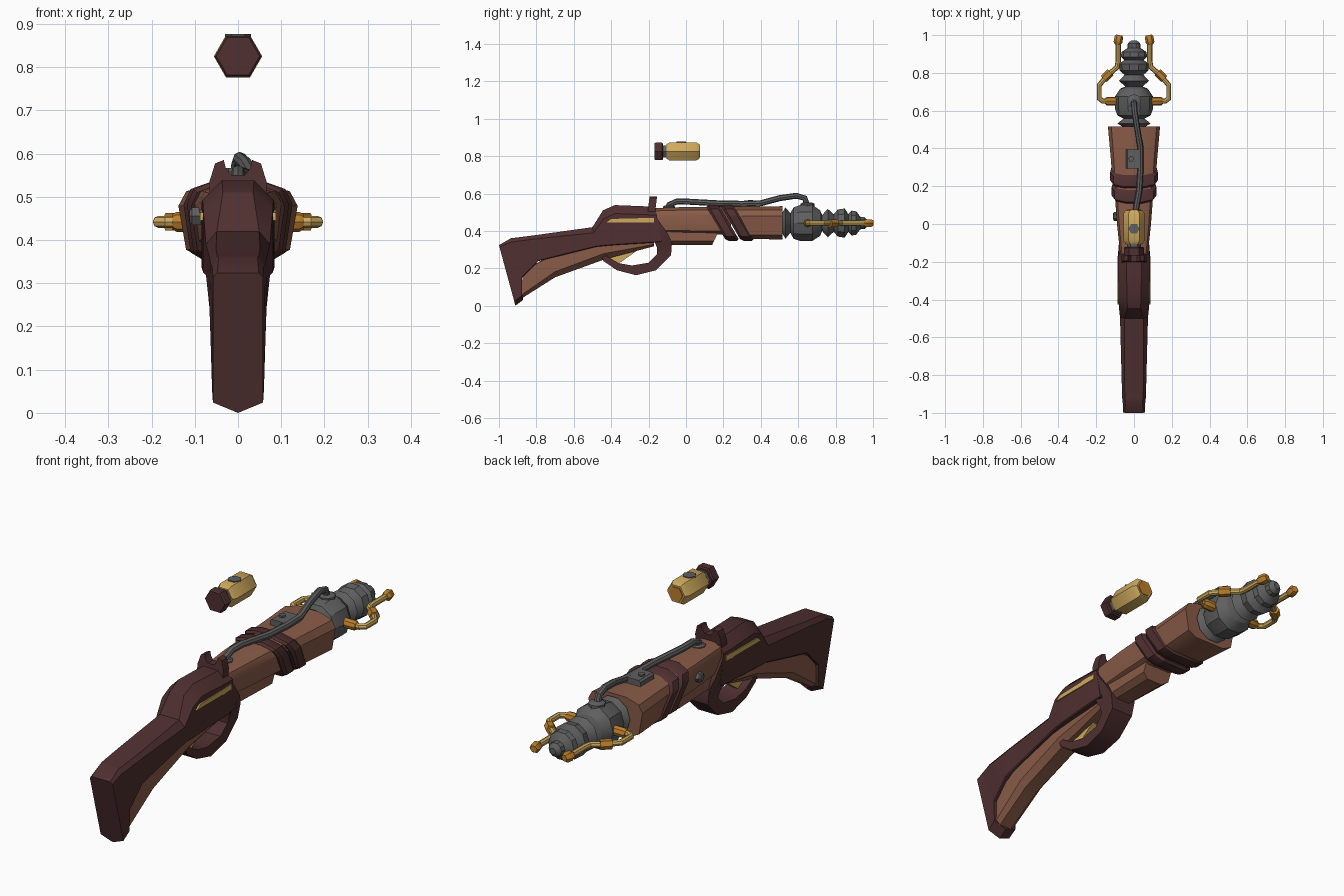
import bpy, bmesh, math
from mathutils import Vector

if "Cube" in bpy.data.objects:
    bpy.data.objects.remove(bpy.data.objects["Cube"], do_unlink=True)


def material(name, rgb):
    m = bpy.data.materials.new(name)
    m.use_nodes = True
    m.diffuse_color = (*rgb, 1)
    m.node_tree.nodes["Principled BSDF"].inputs["Base Color"].default_value = (*rgb, 1)
    return m


DARK = material("dark_wood", (0.08, 0.029, 0.03))
WOOD = material("light_wood", (0.25, 0.105, 0.064))
IRON = material("grey_iron", (0.115, 0.115, 0.115))
BRASS = material("brass", (0.62, 0.4, 0.11))
COPPER = material("orange_brass", (0.5, 0.21, 0.025))
parts = []


def loft(name, rings, mat):
    """Skin a row of equal-length point rings and cap both ends."""
    bm = bmesh.new()
    rows = [[bm.verts.new(p) for p in ring] for ring in rings]
    n = len(rows[0])
    for a, b in zip(rows, rows[1:]):
        for i in range(n):
            j = (i + 1) % n
            bm.faces.new((a[i], a[j], b[j], b[i]))
    bm.faces.new(rows[0])
    bm.faces.new(rows[-1])
    bmesh.ops.remove_doubles(bm, verts=bm.verts, dist=0.0001)
    bmesh.ops.recalc_face_normals(bm, faces=bm.faces)
    mesh = bpy.data.meshes.new(name)
    bm.to_mesh(mesh)
    bm.free()
    mesh.materials.append(mat)
    ob = bpy.data.objects.new(name, mesh)
    bpy.context.scene.collection.objects.link(ob)
    parts.append(ob)
    return ob


def tube(name, path, radii, mat, sides=8):
    """Sweep a polygon along a path; radii is one number or one per point."""
    pts = [Vector(p) for p in path]
    if not isinstance(radii, (list, tuple)):
        radii = [radii] * len(pts)
    rings, u = [], None
    for i, p in enumerate(pts):
        t = Vector((0, 0, 0))
        if i:
            t += (p - pts[i - 1]).normalized()
        if i < len(pts) - 1:
            t += (pts[i + 1] - p).normalized()
        t.normalize()
        if u is None:
            u = t.cross(Vector((0, 0, 1))) if abs(t.z) < 0.9 else Vector((1, 0, 0))
        u = (u - t * u.dot(t)).normalized()
        v = t.cross(u)
        steps = [2 * math.pi * k / sides for k in range(sides)]
        rings.append([p + (u * math.cos(a) + v * math.sin(a)) * radii[i] for a in steps])
    return loft(name, rings, mat)


def slab(name, outline, x0, x1, mat):
    """Side outline in (y, z) extruded across x."""
    return loft(name, [[(x, y, z) for y, z in outline] for x in (x0, x1)], mat)


def slanted(ytop, zt, ybot, zb, w, top, bottom):
    """Chamfered section leaning from its bottom to its top; chamfers are (across, down)."""
    half = [(w - bottom[0], zb), (w, zb + bottom[1]), (w, zt - top[1]), (w - top[0], zt)]
    full = half + [(-x, z) for x, z in reversed(half)]
    return [(x, ybot + (ytop - ybot) * (z - zb) / (zt - zb), z) for x, z in full]


def barrel_ring(y, w, zb, zt, lean=0.0):
    """Ten-sided keeled barrel section."""
    unit = [(0.4, 1), (0.87, 0.78), (1, 0.4), (0.87, -0.75), (0.55, -1)]
    unit += [(-a, b) for a, b in reversed(unit)]
    h = (zt - zb) / 2
    return [(a * w, y - lean * b * h, (zt + zb) / 2 + b * h) for a, b in unit]


# Stock and receiver
square = (0.004, 0.004)
soft, steep = (0.015, 0.02), (0.045, 0.045)
loft("stock_and_receiver", [
    slanted(-1.0, .324, -.912, 0, .058, (.01, .01), (.058, .024)),
    slanted(-.936, .361, -.872, .03, .06, soft, (.06, .024)),
    slanted(-.925, .362, -.876, .15, .063, soft, square),
    slanted(-.80, .378, -.79, .238, .066, soft, square),
    slanted(-.50, .42, -.48, .315, .074, (.025, .03), square),
    slanted(-.444, .51, -.43, .32, .08, steep, square),
    slanted(-.38, .538, -.37, .325, .082, steep, square),
    slanted(-.23, .532, -.20, .335, .085, steep, square),
    slanted(-.165, .53, -.13, .34, .083, steep, square)], DARK)
keel = (.025, .03)
loft("stock_underside", [
    slanted(-.87, .19, -.885, .035, .05, square, (.02, .02)),
    slanted(-.70, .28, -.70, .152, .057, square, keel),
    slanted(-.45, .34, -.433, .249, .06, square, keel),
    slanted(-.17, .36, -.17, .318, .06, square, (.02, .01))], WOOD)

# Trigger guard: outer and inner edge pairs with a half width
guard = [(-.15, .46, -.19, .36, .083), (-.10, .39, -.165, .335, .08),
         (-.075, .34, -.155, .31, .066), (-.08, .27, -.155, .275, .055),
         (-.16, .19, -.2, .23, .05), (-.267, .163, -.29, .215, .048),
         (-.37, .19, -.36, .228, .048), (-.44, .238, -.42, .262, .048),
         (-.46, .28, -.42, .29, .048)]
loft("trigger_guard", [[(-w, a, b), (w, a, b), (w, c, d), (-w, c, d)]
                       for a, b, c, d, w in guard], DARK)
slab("trigger", [(-.42, .32), (-.42, .262), (-.36, .225), (-.23, .318)], -.014, .014, BRASS)

# Brass rails on both sides of the receiver
for side, s in (("left", 1), ("right", -1)):
    slab(side + "_rail", [(-.425, .445), (-.17, .445), (-.17, .47), (-.40, .464)],
         s * .08, s * .088, BRASS)

# Notched rear sight
sight = [(.066, .50), (.066, .535), (.053, .577), (.033, .585), (.028, .565), (.015, .55)]
sight += [(-x, z) for x, z in reversed(sight)]
loft("rear_sight", [[(x, y + (z - .5) * .12, z) for x, z in sight] for y in (-.205, -.165)], DARK)

# Barrel
loft("rear_barrel", [barrel_ring(-.17, .072, .385, .522), barrel_ring(.0, .09, .383, .528),
                     barrel_ring(.24, .108, .38, .53)], WOOD)
loft("fore_grip", [slanted(-.12, .41, -.10, .325, .06, square, (.025, .02)),
                   slanted(.18, .41, .14, .325, .07, square, (.03, .02))], WOOD)
loft("front_barrel", [barrel_ring(.25, .114, .358, .53, .5), barrel_ring(.36, .124, .356, .531),
                      barrel_ring(.515, .138, .355, .532)], WOOD)

# Slanted wrapped bands
for name, y, w in (("rear_band", .195, .112), ("front_band", .275, .12)):
    loft(name, [barrel_ring(y + dy, w + g, .353 - g, .533 + g, .58)
                for dy, g in ((-.036, -.004), (-.022, .006), (.022, .006), (.036, -.004))], DARK)

# Screws, pads and connecting pipe
tube("side_screw", [(-.08, .04, .455), (-.106, .04, .455), (-.112, .04, .455)],
     [.023, .023, .014], IRON, 6)
tube("pipe", [(0, -.10, .51), (0, -.09, .54), (0, -.05, .557), (0, .02, .556),
              (.028, .18, .547), (.035, .30, .545), (.035, .40, .548), (.018, .50, .575),
              (.004, .59, .588), (0, .635, .575), (0, .652, .52)], .016, IRON)
tube("pipe_flange", [(0, -.09, .51), (0, -.09, .53), (0, -.09, .536)], [.032, .032, .024], IRON)
tube("pipe_collar", [(0, .65, .52), (0, .65, .545), (0, .65, .552)], [.038, .038, .024], IRON)
loft("pipe_clamp", [slanted(y, .558, y, .52, .043, (.008, .008), square)
                    for y in (.295, .395)], IRON)
tube("clamp_screw", [(-.015, .345, .55), (-.015, .345, .566)], .015, IRON, 6)

# Ribbed muzzle coil
ribs = [(.49, .07), (.51, .05), (.532, .088), (.558, .055), (.575, .088), (.61, .101),
        (.675, .101), (.717, .072), (.728, .045), (.758, .08), (.778, .06), (.79, .05),
        (.812, .076), (.848, .082), (.868, .05), (.885, .07), (.91, .066), (.932, .035),
        (.955, .033), (.972, .015)]
tube("muzzle_coil", [(0, y, .442) for y, r in ribs], [r for y, r in ribs], IRON, 10)

# Brass prongs beside the muzzle
for side, s in (("left", 1), ("right", -1)):
    def flat(*pts):
        return [(s * x, y, .442) for x, y in pts]
    tube(side + "_prong", flat((.09, .65), (.165, .65), (.184, .665), (.184, .735), (.14, .787),
                               (.09, .83), (.084, .86), (.084, .97)), .014, BRASS)
    tube(side + "_prong_base", flat((.09, .65), (.142, .65), (.152, .65)),
         [.023, .023, .017], COPPER)
    tube(side + "_prong_joint", flat((.16, .768), (.124, .804)), .023, COPPER, 6)
    tube(side + "_prong_tip", flat((.086, .95), (.085, .962), (.08, .99), (.078, 1.0)),
         [.015, .023, .023, .016], COPPER, 6)

# Floating canister
Z = .825


def along(*ys):
    return [(0, y, Z) for y in ys]


tube("canister", along(-.105, -.088, .055, .072), [.044, .056, .056, .044], BRASS, 6)
tube("canister_end", along(.07, .076), .036, COPPER, 6)
tube("canister_neck", along(-.13, -.10), .038, IRON, 6)
tube("canister_cap", along(-.168, -.163, -.128, -.122), [.05, .054, .054, .048], DARK, 6)
tube("canister_button", [(0, -.025, .86), (0, -.025, .877)], .03, IRON, 6)

# Shading
for ob in parts:
    ob.select_set(True)
bpy.context.view_layer.objects.active = parts[0]
bpy.ops.object.shade_smooth_by_angle(angle=math.radians(32))
